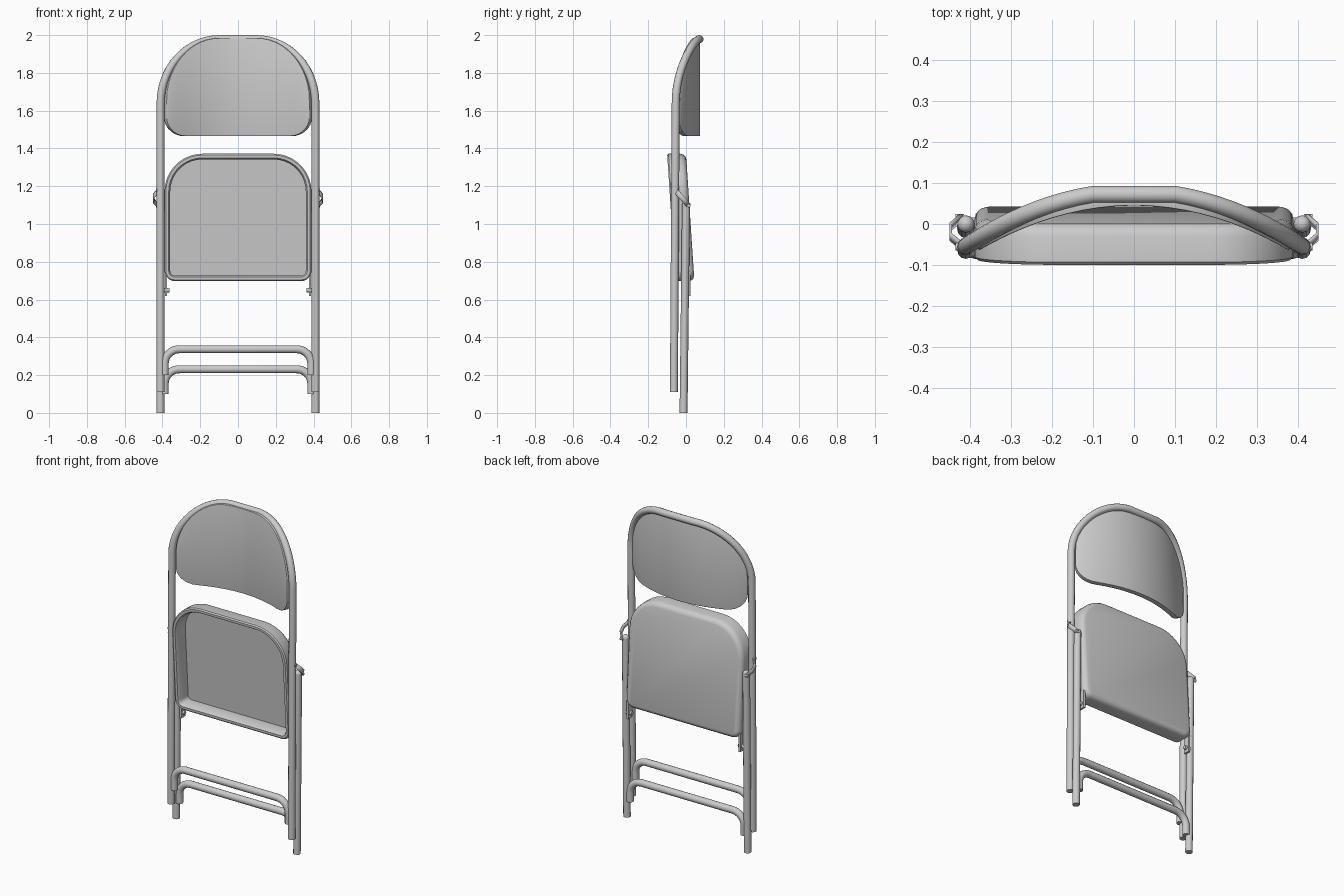
import bpy, bmesh, math
from mathutils import Vector

cube = bpy.data.objects.get("Cube")
if cube:
    bpy.data.objects.remove(cube, do_unlink=True)

metal = bpy.data.materials.new("light_grey_metal")
metal.use_nodes = True
GREY = (0.6, 0.6, 0.6, 1)
metal.diffuse_color = GREY
metal.node_tree.nodes["Principled BSDF"].inputs["Base Color"].default_value = GREY
R = 0.021           # tube radius
LEG_X = 0.41        # leg distance from the centre


def finish(obj, angle=35):
    obj.data.materials.clear()
    obj.data.materials.append(metal)
    bpy.ops.object.select_all(action='DESELECT')
    obj.select_set(True)
    bpy.context.view_layer.objects.active = obj
    if obj.type == 'CURVE':
        bpy.ops.object.convert(target='MESH')
    bpy.ops.object.shade_smooth_by_angle(angle=math.radians(angle))
    return obj


def mesh_object(name, bm):
    bmesh.ops.recalc_face_normals(bm, faces=bm.faces)
    me = bpy.data.meshes.new(name)
    bm.to_mesh(me)
    bm.free()
    obj = bpy.data.objects.new(name, me)
    bpy.context.collection.objects.link(obj)
    return obj


def tube(name, points, radius=R):
    cu = bpy.data.curves.new(name, 'CURVE')
    cu.dimensions = '3D'
    cu.bevel_depth = radius
    cu.bevel_resolution = 4
    cu.use_fill_caps = True
    sp = cu.splines.new('POLY')
    sp.points.add(len(points) - 1)
    for p, co in zip(sp.points, points):
        p.co = (*co, 1)
    obj = bpy.data.objects.new(name, cu)
    bpy.context.collection.objects.link(obj)
    return finish(obj, 50)


def corner(cx, cz, rx, rz, start, steps):
    """Quarter ellipse in x, z, turning counter-clockwise from start degrees."""
    angles = [math.radians(start + 90 * i / steps) for i in range(steps + 1)]
    return [(cx + rx * math.cos(a), cz + rz * math.sin(a)) for a in angles]


def mirrored(half):
    """Extend a right-hand x, z path with its left-hand mirror."""
    return half + [(-x, z) for x, z in reversed(half)]


def bow(x):
    return 0.08 - 0.8 * x * x


# Front legs and back hoop in one bent tube
arch = mirrored(corner(0.1, 1.64, 0.31, 0.339, 0, 14))
hoop = [(x, bow(x), z) for x, z in arch]
foot_y = -0.064
tube("front_legs_and_back_hoop",
     [(LEG_X, foot_y, 0.11)] + hoop + [(-LEG_X, foot_y, 0.11)])

# Crossbars of the front and rear legs, with downturned ends
for name, y, top, end in (("front_crossbar", -0.064, 0.337, 0.2),
                          ("rear_crossbar", -0.012, 0.231, 0.1)):
    bar = mirrored([(0.388, end)] + corner(0.31, top - 0.075, 0.078, 0.075, 0, 8))
    tube(name, [(x, y, z) for x, z in bar])

# Curved backrest panel
HALF, STEPS = 0.385, 28
bm = bmesh.new()
columns = []
for i in range(STEPS + 1):
    x = HALF * math.sin(math.pi * (i / STEPS - 0.5))
    t_top = max(0, abs(x) - 0.1) / (HALF - 0.1)
    t_low = max(0, abs(x) - 0.28) / (HALF - 0.28)
    top = 1.655 + 0.33 * math.sqrt(max(0, 1 - t_top ** 2))
    low = 1.565 - 0.1 * math.sqrt(max(0, 1 - t_low ** 2))
    y = 0.06 - 0.75 * x * x
    columns.append([bm.verts.new((x, y, z)) for z in (low, top)])
for a, b in zip(columns, columns[1:]):
    bm.faces.new((a[0], b[0], b[1], a[1]))
back = mesh_object("backrest", bm)
thick = back.modifiers.new("thickness", 'SOLIDIFY')
thick.thickness = 0.03
thick.offset = 0
edge = back.modifiers.new("rolled_edge", 'BEVEL')
edge.width = 0.009
edge.segments = 3
edge.limit_method = 'ANGLE'
edge.angle_limit = math.radians(50)
finish(back)


# Seat pan: rounded outline lofted through inset and depth, open to the front
def seat_ring(bm, inset, depth):
    w, low, top = 0.389 - inset, 0.697 + inset, 1.372 - inset
    rt, rb = 0.2 - inset, max(0.055 - inset, 0.02)
    path = corner(w - rb, low + rb, rb, rb, -90, 5)
    path += corner(w - rt, top - rt, rt, rt, 0, 9)
    return [bm.verts.new((x, -0.1 + depth + 0.066 * (1.372 - z), z))
            for x, z in mirrored(path)]


bm = bmesh.new()
section = [(0.03, 0.088), (0.03, 0.012), (0.022, 0), (0.007, 0), (0, 0.007),
           (0, 0.07), (0.004, 0.084), (0.013, 0.095), (0.028, 0.1)]
rings = [seat_ring(bm, *s) for s in section]
for a, b in zip(rings, rings[1:]):
    n = len(a)
    for i in range(n):
        j = (i + 1) % n
        bm.faces.new((a[i], a[j], b[j], b[i]))
bm.faces.new(rings[0])
bm.faces.new(rings[-1])
finish(mesh_object("seat_pan", bm), 40)


def pin(name, x, y, z, radius, length):
    bpy.ops.mesh.primitive_cylinder_add(vertices=12, radius=radius, depth=length,
                                        location=(x, y, z),
                                        rotation=(0, math.pi / 2, 0))
    obj = bpy.context.object
    obj.name = name
    return finish(obj)


for side, s in (("left", 1), ("right", -1)):
    # Rear leg with domed top
    tube(side + "_rear_leg", [(s * LEG_X, -0.013, 0), (s * LEG_X, 0, 1.1)])
    bpy.ops.mesh.primitive_uv_sphere_add(segments=16, ring_count=8, radius=R,
                                         location=(s * LEG_X, 0, 1.1))
    bpy.context.object.name = side + "_rear_leg_cap"
    finish(bpy.context.object)

    # Bowed strap joining front and rear legs
    bm = bmesh.new()
    path = [(0.424, -0.055, 1.178), (0.45, -0.033, 1.15),
            (0.45, -0.005, 1.122), (0.424, 0.017, 1.094)]
    across = Vector((0, 0.008, 0.011))
    rows = [[bm.verts.new(Vector((s * p[0], p[1], p[2])) + k * across)
             for k in (-1, 1)] for p in path]
    for a, b in zip(rows, rows[1:]):
        bm.faces.new((a[0], a[1], b[1], b[0]))
    strap = mesh_object(side + "_hinge_strap", bm)
    strap.modifiers.new("thickness", 'SOLIDIFY').thickness = 0.007
    finish(strap, 20)
    pin(side + "_front_rivet", s * 0.425, -0.055, 1.178, 0.009, 0.02)
    pin(side + "_rear_rivet", s * 0.425, 0.015, 1.097, 0.009, 0.02)

    # Pivot bracket under the seat
    bpy.ops.mesh.primitive_cube_add(size=1, location=(s * 0.381, 0.005, 0.675))
    bracket = bpy.context.object
    bracket.name = side + "_seat_bracket"
    bracket.scale = (0.012, 0.04, 0.11)
    bpy.ops.object.transform_apply(location=False, rotation=False, scale=True)
    finish(bracket)
    pin(side + "_seat_pivot", s * 0.385, 0.004, 0.65, 0.012, 0.045)
